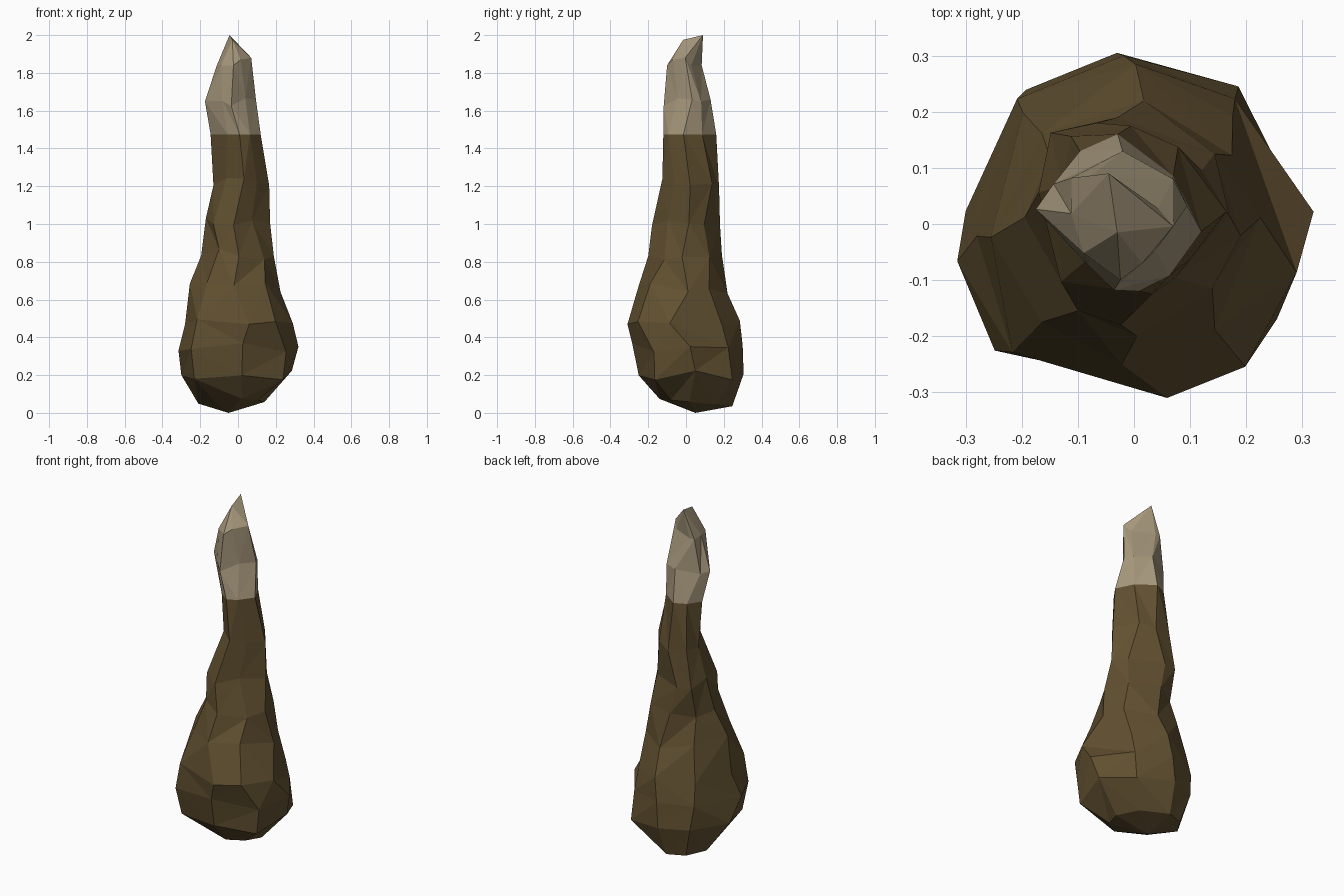
import bpy, bmesh, math, random
from itertools import combinations

if "Cube" in bpy.data.objects:
    bpy.data.objects.remove(bpy.data.objects["Cube"])
random.seed(4)
N = 8

def material(name, rgb):
    m = bpy.data.materials.new(name)
    m.diffuse_color = (*rgb, 1)
    m.use_nodes = True
    m.node_tree.nodes["Principled BSDF"].inputs["Base Color"].default_value = m.diffuse_color
    return m

# Stacked sections: height, then reach from the axis in eight directions,
# anticlockwise from +x in 45 degree steps
SECTIONS = [
    (0.06, 0.14, 0.18, 0.245, 0.25, 0.21, 0.12, 0.14, 0.13),
    (0.20, 0.285, 0.305, 0.305, 0.305, 0.30, 0.30, 0.25, 0.285),
    (0.35, 0.32, 0.285, 0.30, 0.305, 0.315, 0.335, 0.285, 0.30),
    (0.48, 0.29, 0.26, 0.285, 0.28, 0.28, 0.315, 0.31, 0.32),
    (0.66, 0.225, 0.21, 0.22, 0.23, 0.255, 0.24, 0.25, 0.235),
    (0.84, 0.19, 0.19, 0.19, 0.19, 0.195, 0.18, 0.20, 0.18),
    (1.02, 0.17, 0.153, 0.18, 0.22, 0.17, 0.165, 0.18, 0.12),
    (1.22, 0.165, 0.153, 0.175, 0.19, 0.13, 0.075, 0.125, 0.115),
    (1.475, 0.12, 0.11, 0.16, 0.16, 0.145, 0.09, 0.12, 0.11),
    (1.64, 0.095, 0.106, 0.13, 0.152, 0.175, 0.11, 0.118, 0.06),
    (1.84, 0.07, 0.05, 0.083, 0.137, 0.112, 0.10, 0.10, 0.06),
]
FLAT = (0, 8, 10)      # sections kept level
DIRS = [(math.cos(k * math.pi / 4), math.sin(k * math.pi / 4)) for k in range(N)]

def contacts(reach):
    """One point per direction, where the octagon of these reaches is touched."""
    corners = []
    for i, j in combinations(range(N), 2):
        (a, b), (c, d) = DIRS[i], DIRS[j]
        det = a * d - b * c
        if abs(det) < 1e-6:
            continue
        x = (reach[i] * d - b * reach[j]) / det
        y = (a * reach[j] - reach[i] * c) / det
        if all(x * u + y * v <= r + 1e-6 for (u, v), r in zip(DIRS, reach)):
            corners.append((x, y))
    pts = []
    for k, (u, v) in enumerate(DIRS):
        best = max(x * u + y * v for x, y in corners)
        on = [p for p in corners if p[0] * u + p[1] * v > best - 1e-5]
        on.sort(key=lambda p: p[1] * u - p[0] * v)
        t = random.uniform(0.3, 0.7)
        pts.append([on[0][i] * (1 - t) + on[-1][i] * t for i in (0, 1)])
    return pts

bm = bmesh.new()
rings = []
for i, (z, *reach) in enumerate(SECTIONS):
    jz = 0 if i in FLAT else 0.03
    tilt = 0.1 if i == 0 else 0
    rings.append([bm.verts.new((x, y, z - tilt * y + random.uniform(-jz, jz)))
                  for x, y in contacts(reach)])
top = rings[-1]
top[0].co.z, top[7].co.z = 1.88, 1.87

# Triangulated skin, diagonals at random; pale above the collar
def tri(mat, *vs):
    if len({tuple(round(c, 4) for c in v.co) for v in vs}) == 3:
        bm.faces.new(vs).material_index = mat

for i, (a, b) in enumerate(zip(rings, rings[1:])):
    mat = 1 if i >= 8 else 0
    for j in range(N):
        k = (j + 1) % N
        if random.random() < 0.5:
            tri(mat, a[j], a[k], b[j])
            tri(mat, a[k], b[k], b[j])
        else:
            tri(mat, a[j], b[k], b[j])
            tri(mat, a[j], a[k], b[k])

# Blunt foot
foot = bm.verts.new((-0.05, 0.05, 0))
for j in range(N):
    tri(0, rings[0][(j + 1) % N], rings[0][j], foot)

# Short ridge at the peak
back = bm.verts.new((-0.045, 0.09, 2.0))
front = bm.verts.new((-0.03, -0.015, 1.975))
for j in range(N):
    tri(1, top[j], top[(j + 1) % N], back if j < 4 else front)
tri(1, top[4], front, back)
tri(1, top[0], back, front)

bmesh.ops.remove_doubles(bm, verts=bm.verts, dist=0.001)
bmesh.ops.recalc_face_normals(bm, faces=bm.faces)
me = bpy.data.meshes.new("rough_spike")
bm.to_mesh(me)
bm.free()
me.materials.append(material("dark brown", (0.12, 0.08, 0.03)))
me.materials.append(material("pale bone", (0.38, 0.31, 0.20)))
bpy.context.collection.objects.link(bpy.data.objects.new("rough_spike", me))
